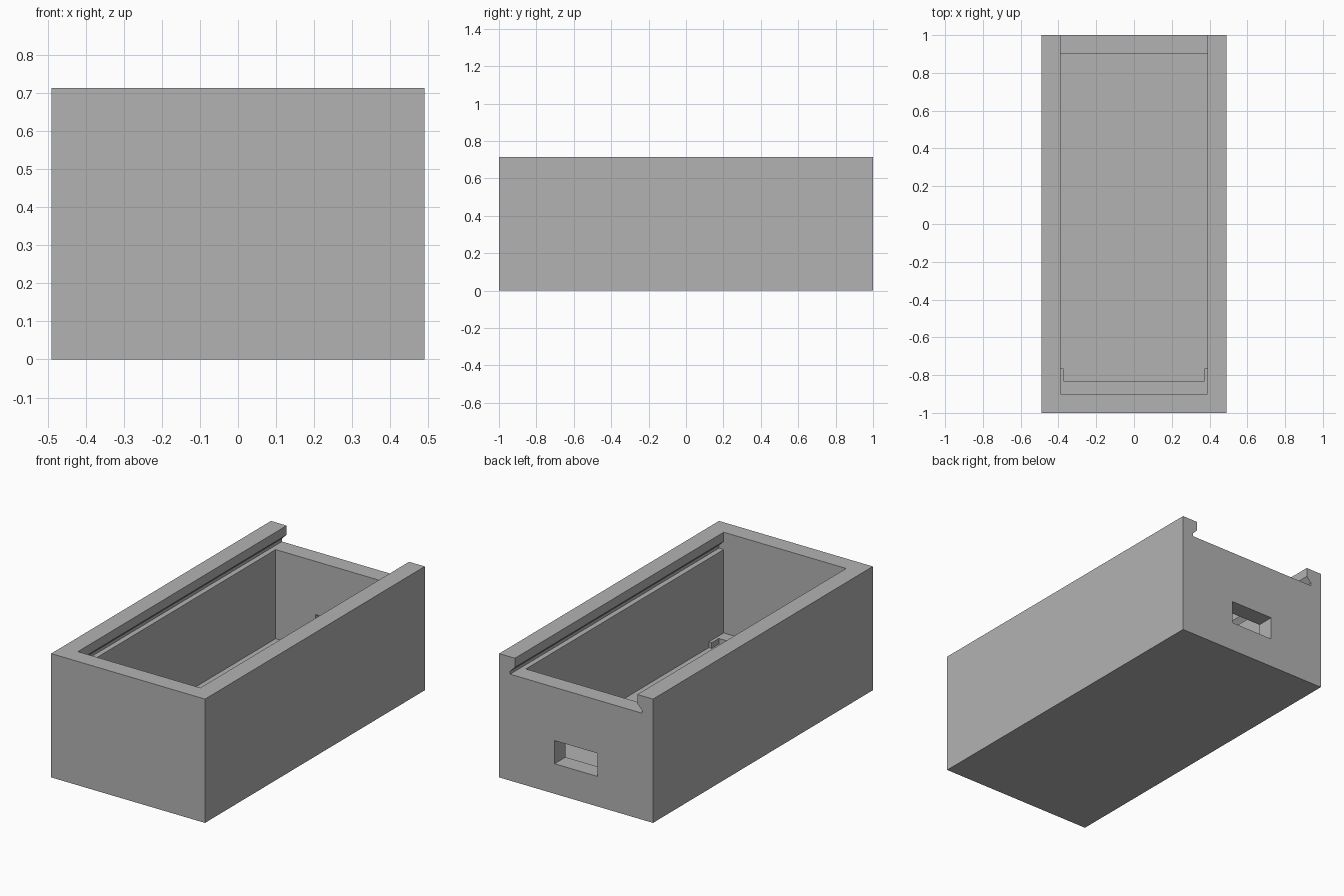
import bpy
import bmesh
from mathutils import Vector

cube = bpy.data.objects.get("Cube")
if cube:
    bpy.data.objects.remove(cube, do_unlink=True)

# Overall sizes
HX, HY, TOP, WALL = 0.49, 1.0, 0.713, 0.1
IX, IY = HX - WALL, HY - WALL
FLOOR, SLOT = 0.1, 0.613

grey = bpy.data.materials.new("plain grey")
grey.use_nodes = True
grey.diffuse_color = (0.45, 0.45, 0.45, 1)
grey.node_tree.nodes["Principled BSDF"].inputs["Base Color"].default_value = (0.45, 0.45, 0.45, 1)


def prism(name, points, offset):
    """Extrude a closed outline of 3D points by an offset."""
    bm = bmesh.new()
    face = bm.faces.new([bm.verts.new(p) for p in points])
    ext = bmesh.ops.extrude_face_region(bm, geom=[face], use_keep_orig=True)
    verts = [g for g in ext["geom"] if isinstance(g, bmesh.types.BMVert)]
    bmesh.ops.translate(bm, verts=verts, vec=Vector(offset))
    bmesh.ops.recalc_face_normals(bm, faces=bm.faces[:])
    mesh = bpy.data.meshes.new(name)
    bm.to_mesh(mesh)
    bm.free()
    mesh.materials.append(grey)
    obj = bpy.data.objects.new(name, mesh)
    bpy.context.collection.objects.link(obj)
    return obj


def block(name, x, y0, y1, z0, z1):
    """Box centred on x = 0."""
    outline = [(-x, y0, z0), (x, y0, z0), (x, y1, z0), (-x, y1, z0)]
    return prism(name, outline, (0, 0, z1 - z0))


def mirrored(half):
    """Complete a right-hand half outline across x = 0."""
    return half + [(-a, b) for a, b in reversed(half)]


def cut(target, cutter):
    """Subtract the cutter, bake the result and discard the cutter."""
    cutter.hide_render = True
    mod = target.modifiers.new("cut", "BOOLEAN")
    mod.operation = "DIFFERENCE"
    mod.solver = "EXACT"
    mod.object = cutter
    bpy.context.view_layer.update()
    graph = bpy.context.evaluated_depsgraph_get()
    baked = bpy.data.meshes.new_from_object(target.evaluated_get(graph))
    target.modifiers.clear()
    target.data = baked
    bpy.data.objects.remove(cutter, do_unlink=True)


# Box body with its hollow
body = block("box_body", HX, -HY, HY, 0, TOP)
cut(body, block("hollow_cutter", IX, -IY, IY, FLOOR, TOP + 0.1))

# Lid slot with undercut rails, open at the back
slot = mirrored([(0.42, SLOT), (0.42, 0.63), (IX, 0.66), (IX, TOP + 0.1)])
cut(body, prism("slot_cutter", [(x, -IY, z) for x, z in slot], (0, IY + HY + 0.1, 0)))

# Window through the back wall
cut(body, block("window_cutter", 0.137, IY - 0.1, HY + 0.1, 0.173, 0.306))

# Low U-shaped support on the floor at the front end, bedded into the walls
support = mirrored([(IX + 0.01, -IY - 0.01), (IX + 0.01, -0.765),
                    (0.372, -0.765), (0.372, -0.83)])
prism("floor_support", [(x, y, FLOOR - 0.01) for x, y in support], (0, 0, 0.043))
